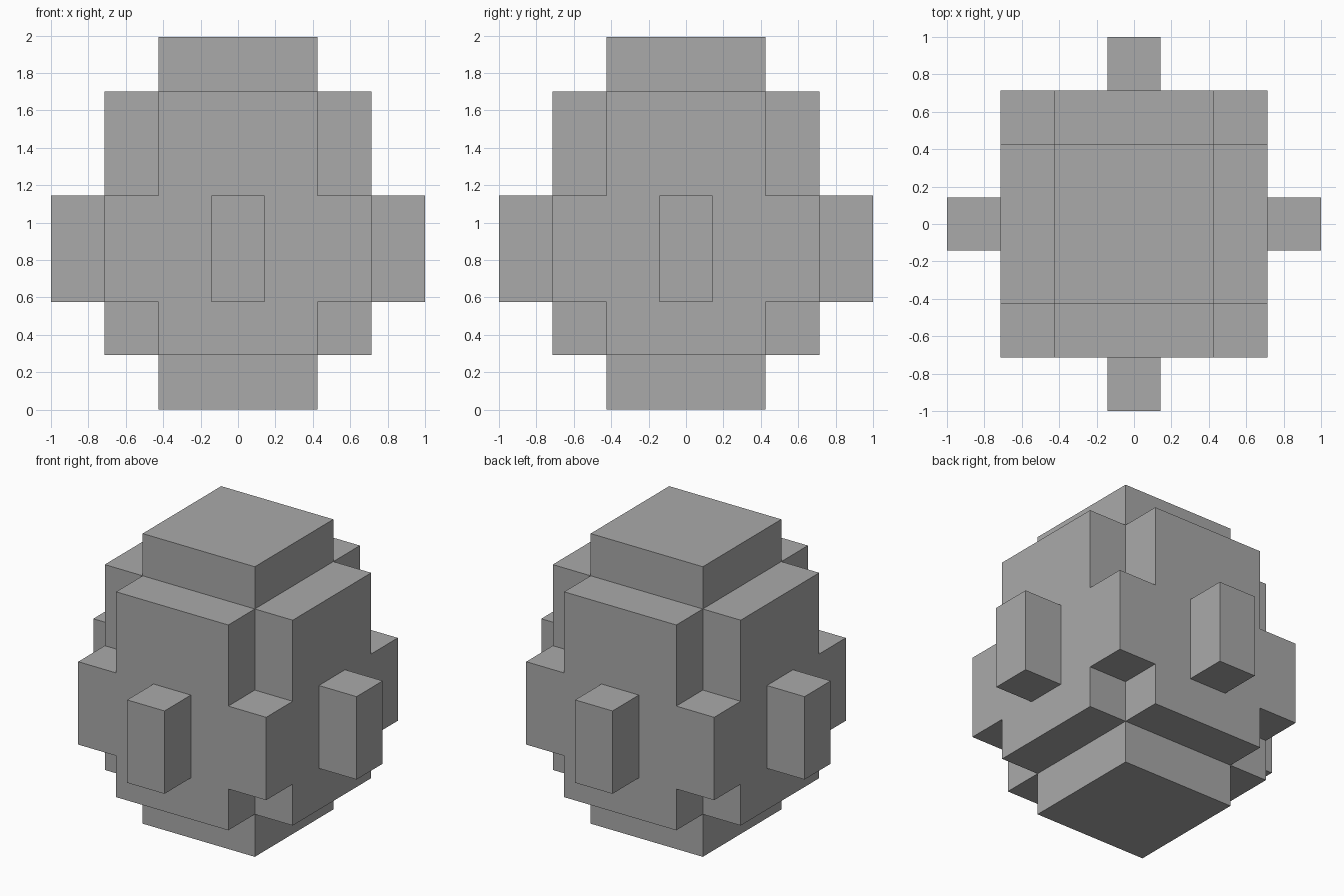
import bpy, bmesh, math
from mathutils import Vector, Matrix

if "Cube" in bpy.data.objects:
    bpy.data.objects.remove(bpy.data.objects["Cube"])

grey = bpy.data.materials.new("plain grey")
grey.diffuse_color = (0.4, 0.4, 0.4, 1)
grey.use_nodes = True
grey.node_tree.nodes["Principled BSDF"].inputs["Base Color"].default_value = grey.diffuse_color


def finish(name, bm):
    bmesh.ops.recalc_face_normals(bm, faces=bm.faces)
    mesh = bpy.data.meshes.new(name)
    bm.to_mesh(mesh)
    bm.free()
    mesh.materials.append(grey)
    obj = bpy.data.objects.new(name, mesh)
    bpy.context.collection.objects.link(obj)
    return obj


# Stepped body: 3 x 3 columns in 5 layers, only the outer skin is kept
SIDE = [-0.714, -0.426, 0.426, 0.714]
LEVELS = [0, 0.292, 0.576, 1.145, 1.702, 1.992]
# per layer: 0 = core only, 1 = cross shape, 2 = full square
LAYER_SHAPE = [0, 1, 2, 1, 0]


def solid(c):
    i, j, k = c
    if not (0 <= i < 3 and 0 <= j < 3 and 0 <= k < 5):
        return False
    return (i != 1) + (j != 1) <= LAYER_SHAPE[k]


def point(n):
    return SIDE[n[0]], SIDE[n[1]], LEVELS[n[2]]


bm = bmesh.new()
cells = [(i, j, k) for i in range(3) for j in range(3) for k in range(5)]
for cell in filter(solid, cells):
    for axis in range(3):
        for step in (0, 1):
            neighbour = list(cell)
            neighbour[axis] += 2 * step - 1
            if solid(neighbour):
                continue
            u, v = [a for a in range(3) if a != axis]
            corners = []
            for du, dv in ((0, 0), (1, 0), (1, 1), (0, 1)):
                n = list(cell)
                n[axis] += step
                n[u] += du
                n[v] += dv
                corners.append(bm.verts.new(point(n)))
            bm.faces.new(corners)
bmesh.ops.remove_doubles(bm, verts=bm.verts, dist=0.001)
bmesh.ops.recalc_face_normals(bm, faces=bm.faces)
bmesh.ops.dissolve_limit(bm, angle_limit=math.radians(1),
                         verts=bm.verts, edges=bm.edges)
finish("stepped_body", bm)

# Four knobs, one in the middle of each side (open where they meet the body)
for turn, side in enumerate(("front", "right", "back", "left")):
    bm = bmesh.new()
    bmesh.ops.create_cube(bm, size=1)
    bmesh.ops.scale(bm, vec=(0.284, 0.286, 0.569), verts=bm.verts)
    bmesh.ops.translate(bm, vec=(0, -0.857, 0.8605), verts=bm.verts)
    inner = [f for f in bm.faces if f.calc_center_median().y > -0.72]
    bmesh.ops.delete(bm, geom=inner, context='FACES_ONLY')
    bmesh.ops.rotate(bm, cent=(0, 0, 0), verts=bm.verts,
                     matrix=Matrix.Rotation(turn * math.pi / 2, 3, 'Z'))
    finish(side + "_knob", bm)
